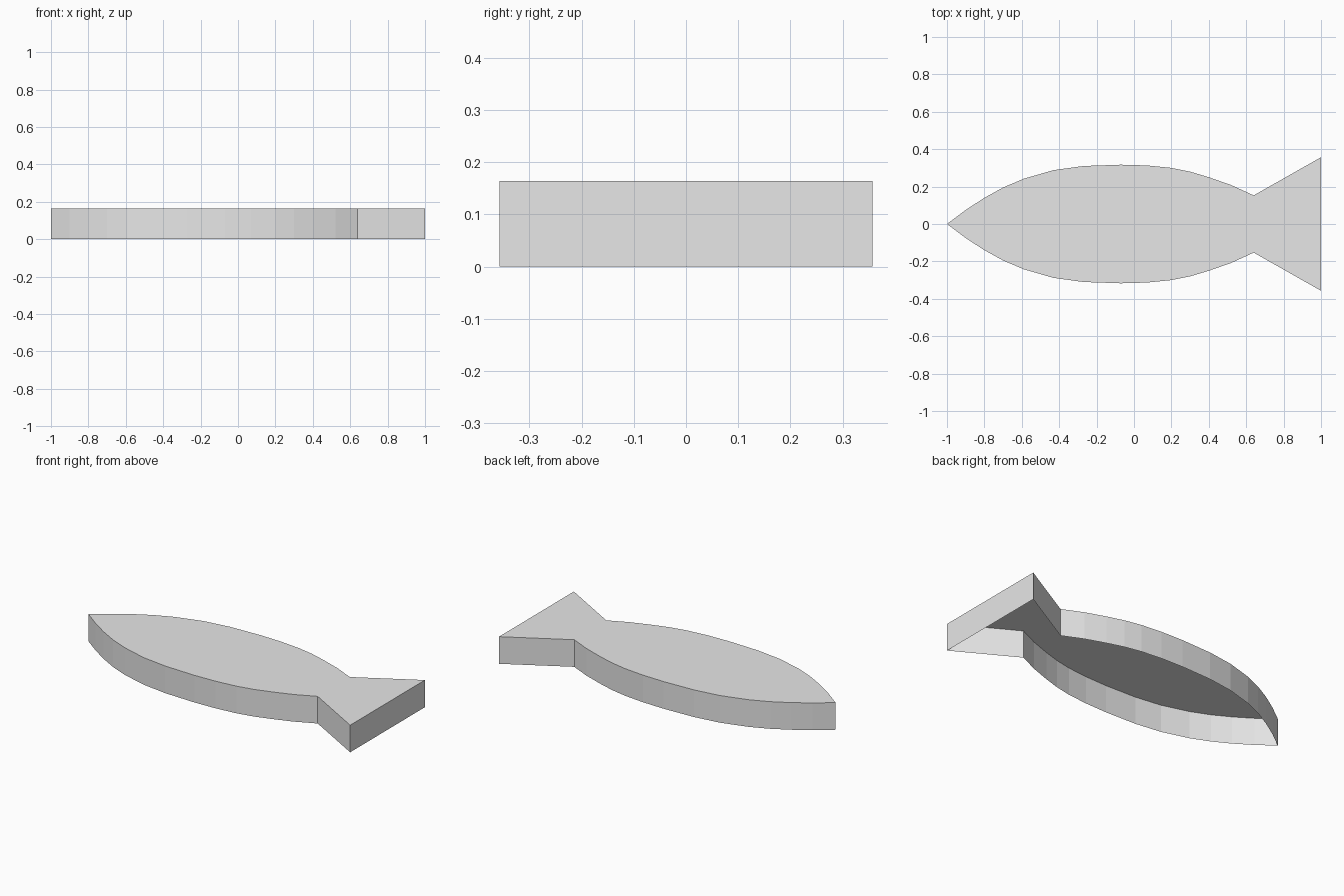
import bpy
import bmesh

HEIGHT = 0.164

cube = bpy.data.objects.get("Cube")
if cube:
    bpy.data.objects.remove(cube, do_unlink=True)

# Plain grey material
grey = bpy.data.materials.new("plain grey")
grey.use_nodes = True
grey.diffuse_color = (0.8, 0.8, 0.8, 1)
grey.node_tree.nodes["Principled BSDF"].inputs["Base Color"].default_value = (0.8, 0.8, 0.8, 1)

# Half outline from the nose, along the belly, to the tail corner
nose = (-1, 0)
side = [(-0.9, 0.075), (-0.8, 0.14), (-0.7, 0.195), (-0.59, 0.242), (-0.43, 0.288),
        (-0.27, 0.31), (-0.07, 0.317), (0.07, 0.313), (0.2, 0.3), (0.3, 0.28),
        (0.4, 0.25), (0.52, 0.208), (0.64, 0.153), (1, 0.357)]
outline = [nose] + [(x, -y) for x, y in side] + side[::-1]

# Top sheet and surrounding wall, open underneath
bm = bmesh.new()
top = [bm.verts.new((x, y, HEIGHT)) for x, y in outline]
low = [bm.verts.new((x, y, 0)) for x, y in outline]
bm.faces.new(top)
for i in range(len(outline)):
    j = (i + 1) % len(outline)
    bm.faces.new((low[i], low[j], top[j], top[i]))

mesh = bpy.data.meshes.new("fish_shell")
bm.to_mesh(mesh)
bm.free()
mesh.materials.append(grey)
shell = bpy.data.objects.new("fish_shell", mesh)
bpy.context.collection.objects.link(shell)
